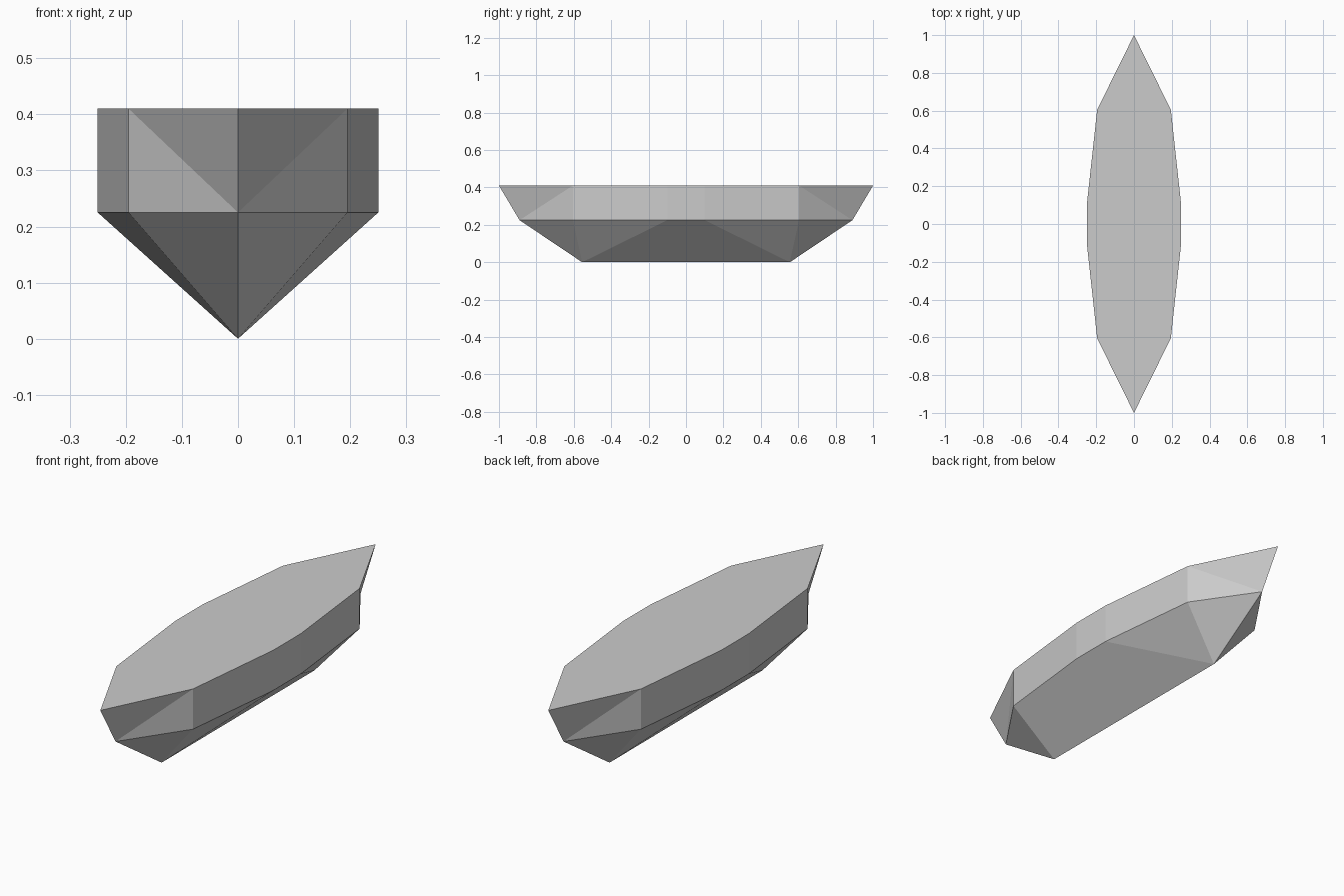
import bpy, bmesh

if "Cube" in bpy.data.objects:
    bpy.data.objects.remove(bpy.data.objects["Cube"])

DECK_Z, CHINE_Z, KEEL_Z = 0.41, 0.225, 0.0
SIDE = [(0.195, 0.605), (0.25, 0.1)]      # shoulder and midship, quarter plan
DECK_TIP, CHINE_TIP, KEEL_END = 1.0, 0.89, 0.555

bm = bmesh.new()
cache = {}


def v(x, y, z):
    key = (round(x, 4), round(y, 4), z)
    if key not in cache:
        cache[key] = bm.verts.new((x, y, z))
    return cache[key]


for sx in (1, -1):
    mids = {}
    for sy in (1, -1):
        deck_tip = v(0, sy * DECK_TIP, DECK_Z)
        chine_tip = v(0, sy * CHINE_TIP, CHINE_Z)
        keel = v(0, sy * KEEL_END, KEEL_Z)
        shoulder_d, mid_d = [v(sx * x, sy * y, DECK_Z) for x, y in SIDE]
        shoulder_c, mid_c = [v(sx * x, sy * y, CHINE_Z) for x, y in SIDE]
        # Upper side planks
        bm.faces.new((deck_tip, shoulder_d, chine_tip))
        bm.faces.new((shoulder_d, shoulder_c, chine_tip))
        bm.faces.new((shoulder_d, mid_d, mid_c, shoulder_c))
        # Lower planks down to the keel end
        bm.faces.new((chine_tip, shoulder_c, keel))
        bm.faces.new((shoulder_c, mid_c, keel))
        mids[sy] = (mid_d, mid_c, keel)
    # Midship panels join the two ends
    for a, b in ((0, 1), (1, 2)):
        bm.faces.new((mids[1][a], mids[-1][a], mids[-1][b], mids[1][b]))

# Flat deck
right = [(0, DECK_TIP)] + SIDE + [(x, -y) for x, y in reversed(SIDE)]
outline = right + [(-x, -y) for x, y in right]
bm.faces.new([v(x, y, DECK_Z) for x, y in outline])

bmesh.ops.recalc_face_normals(bm, faces=bm.faces)
mesh = bpy.data.meshes.new("boat_hull")
bm.to_mesh(mesh)
bm.free()
bpy.context.collection.objects.link(bpy.data.objects.new("boat_hull", mesh))
